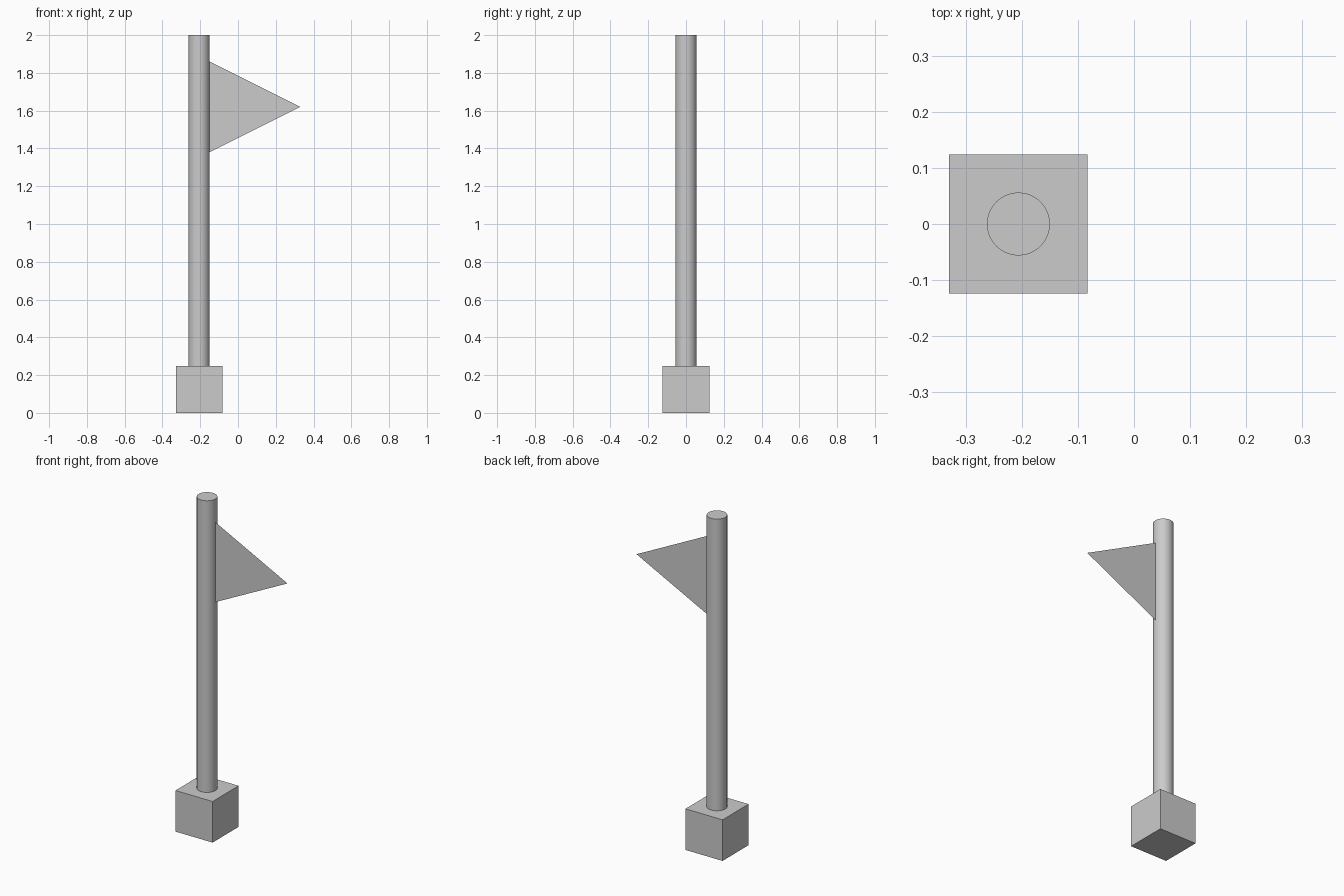
import bpy
import math

if "Cube" in bpy.data.objects:
    bpy.data.objects.remove(bpy.data.objects["Cube"], do_unlink=True)

POLE_X = -0.206
POLE_R = 0.056
BASE = 0.247
HEIGHT = 2.0

grey = bpy.data.materials.new("light_grey")
grey.use_nodes = True
colour = (0.6, 0.6, 0.6, 1)
grey.diffuse_color = colour
grey.node_tree.nodes["Principled BSDF"].inputs["Base Color"].default_value = colour


def finish(obj, name):
    obj.name = name
    obj.data.name = name
    obj.data.materials.append(grey)


# Square base block
bpy.ops.mesh.primitive_cube_add(size=BASE, location=(POLE_X, 0, BASE / 2))
finish(bpy.context.object, "base_block")

# Round pole standing on the block
bpy.ops.mesh.primitive_cylinder_add(
    vertices=64, radius=POLE_R, depth=HEIGHT - BASE,
    location=(POLE_X, 0, (HEIGHT + BASE) / 2))
finish(bpy.context.object, "pole")
bpy.ops.object.shade_smooth_by_angle(angle=math.radians(30))

# Paper-thin triangular pennant
hoist = POLE_X + POLE_R
mesh = bpy.data.meshes.new("pennant")
mesh.from_pydata([(hoist, 0, 1.38), (0.329, 0, 1.62), (hoist, 0, 1.86)], [], [(0, 1, 2)])
pennant = bpy.data.objects.new("pennant", mesh)
bpy.context.collection.objects.link(pennant)
finish(pennant, "pennant")
